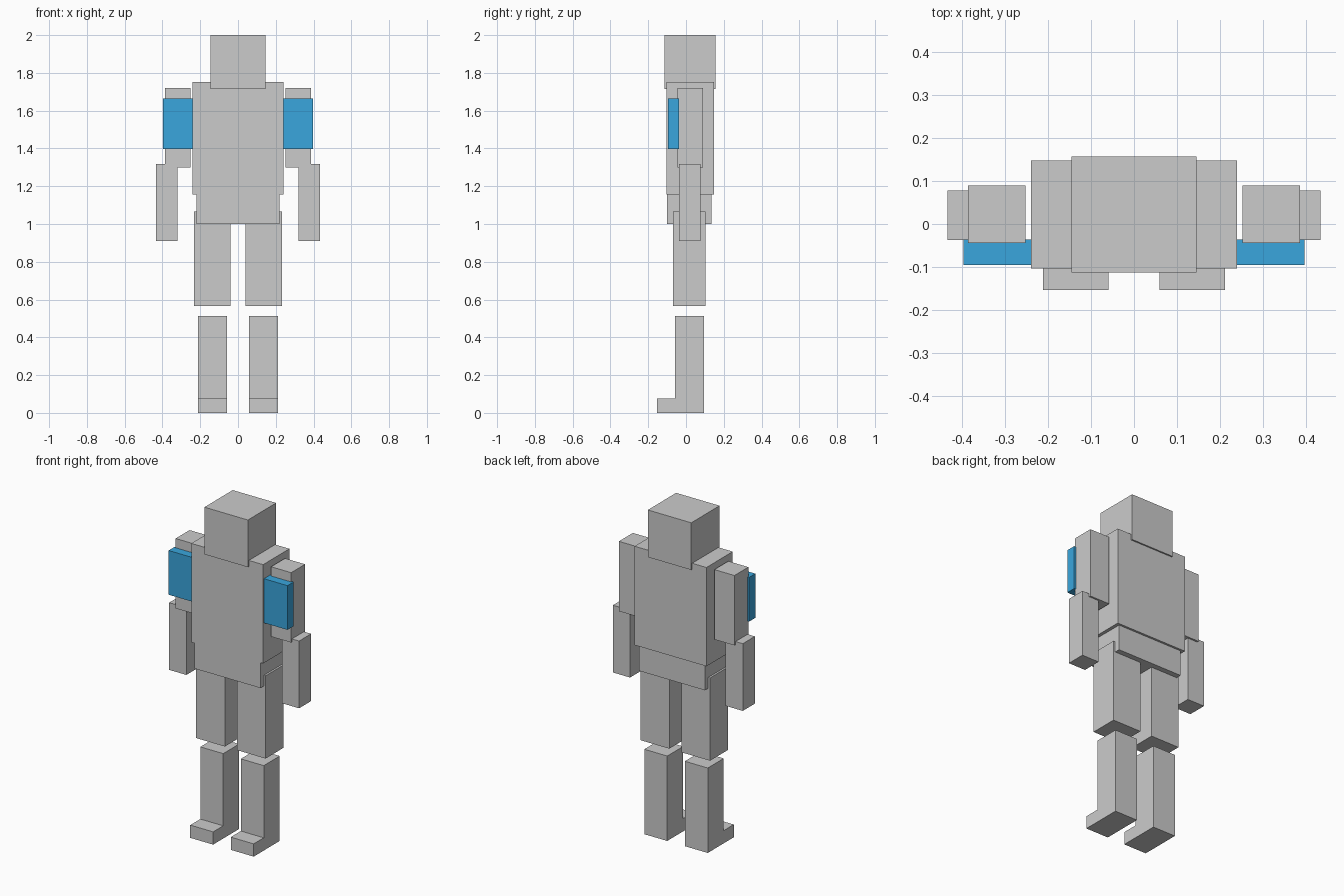
import bpy

if "Cube" in bpy.data.objects:
    bpy.data.objects.remove(bpy.data.objects["Cube"])


def prism(name, profile, x0, x1, mat=None):
    """Extrude a (y, z) profile from x0 to x1."""
    n = len(profile)
    verts = [(x, y, z) for x in (x0, x1) for y, z in profile]
    faces = [tuple(reversed(range(n))), tuple(range(n, 2 * n))]
    faces += [(i, (i + 1) % n, (i + 1) % n + n, i + n) for i in range(n)]
    mesh = bpy.data.meshes.new(name)
    mesh.from_pydata(verts, [], faces)
    obj = bpy.data.objects.new(name, mesh)
    bpy.context.collection.objects.link(obj)
    if mat:
        mesh.materials.append(mat)
    return obj


def box(name, x, y, z, mat=None):
    """Box from (min, max) ranges on each axis."""
    profile = [(y[0], z[0]), (y[1], z[0]), (y[1], z[1]), (y[0], z[1])]
    return prism(name, profile, x[0], x[1], mat)


blue = bpy.data.materials.new("blue")
blue.diffuse_color = (0.042, 0.381, 0.723, 1)
blue.use_nodes = True
blue.node_tree.nodes["Principled BSDF"].inputs["Base Color"].default_value = blue.diffuse_color

# Head and body
box("head", (-0.145, 0.145), (-0.113, 0.157), (1.715, 2.0))
box("torso", (-0.24, 0.24), (-0.103, 0.148), (1.155, 1.752))
box("pelvis", (-0.22, 0.22), (-0.1, 0.135), (1.0, 1.155))

# Lower leg and foot share one L-shaped side profile
boot = [(-0.153, 0), (0.095, 0), (0.095, 0.513), (-0.057, 0.513),
        (-0.057, 0.077), (-0.153, 0.077)]

for side, s in (("left", 1), ("right", -1)):
    def span(inner, outer):
        return tuple(sorted((s * inner, s * outer)))

    # Arms with coloured front plates
    box(side + "_upper_arm", span(0.252, 0.386), (-0.044, 0.089), (1.298, 1.72))
    box(side + "_forearm", span(0.319, 0.434), (-0.037, 0.078), (0.911, 1.317))
    box(side + "_arm_plate", span(0.239, 0.397), (-0.095, -0.036), (1.397, 1.664), blue)

    # Legs
    box(side + "_thigh", span(0.04, 0.232), (-0.068, 0.102), (0.565, 1.065))
    prism(side + "_lower_leg", boot, *span(0.059, 0.212))
